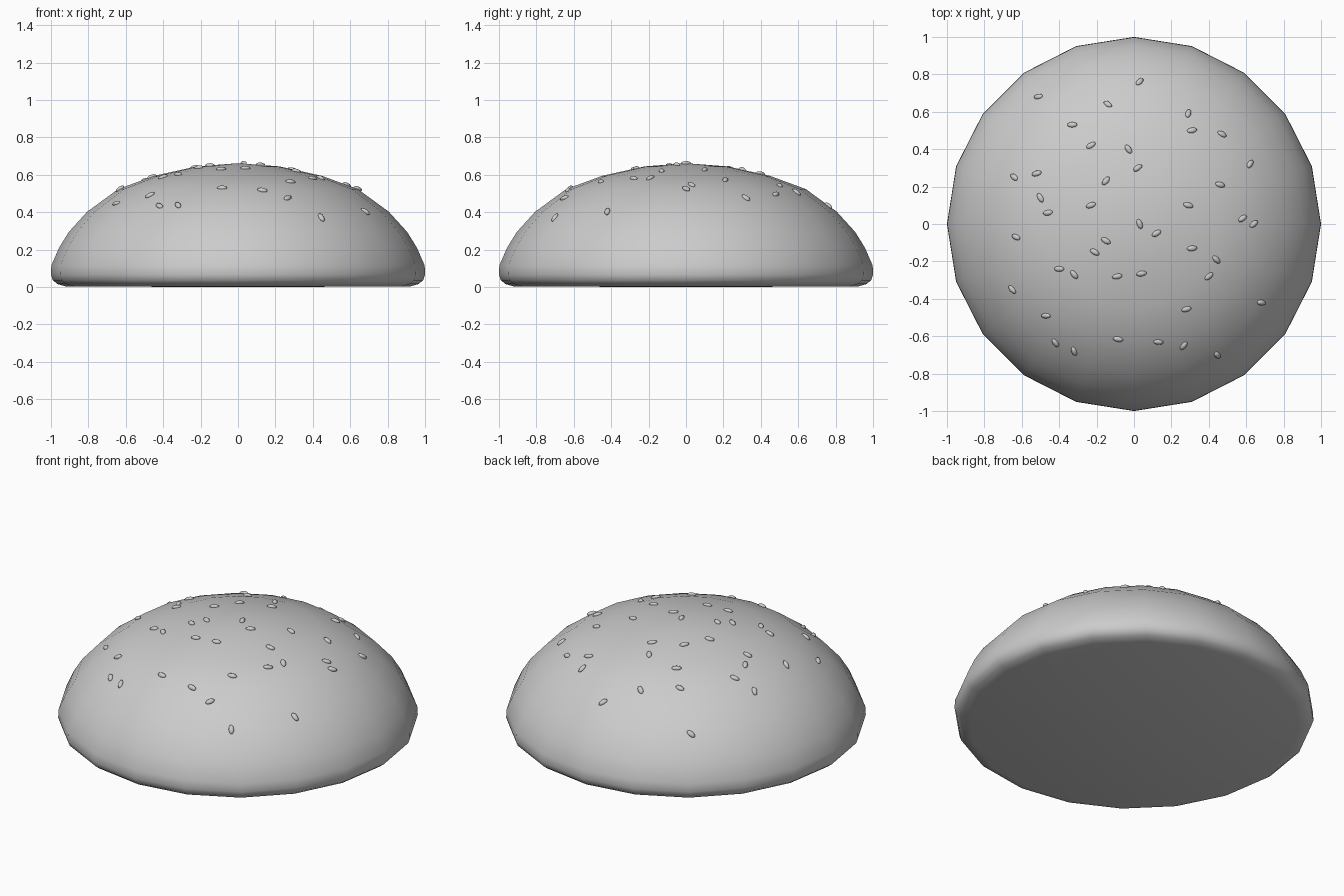
import bpy, bmesh, math
from mathutils import Vector, Matrix
from mathutils.bvhtree import BVHTree

if "Cube" in bpy.data.objects:
    bpy.data.objects.remove(bpy.data.objects["Cube"])

# Bun: half profile (radius, height) turned around z with 20 sides
SIDES = 20
profile = [(0.92, 0.003), (0.965, 0.016), (0.99, 0.036), (1.0, 0.066), (0.998, 0.115),
           (0.957, 0.21), (0.904, 0.295), (0.807, 0.402), (0.64, 0.524),
           (0.45, 0.594), (0.22, 0.645)]

bm = bmesh.new()
rings = []
for r, z in profile:
    rings.append([bm.verts.new((r * math.cos(2 * math.pi * i / SIDES),
                                r * math.sin(2 * math.pi * i / SIDES), z))
                  for i in range(SIDES)])
bottom = bm.verts.new((0, 0, 0))
top = bm.verts.new((0, 0, 0.662))
for i in range(SIDES):
    j = (i + 1) % SIDES
    for a, b in zip(rings, rings[1:]):
        bm.faces.new((a[i], a[j], b[j], b[i]))
    bm.faces.new((bottom, rings[0][j], rings[0][i]))
    bm.faces.new((top, rings[-1][i], rings[-1][j]))
for f in bm.faces:
    f.smooth = True
bm.normal_update()
tree = BVHTree.FromBMesh(bm)
mesh = bpy.data.meshes.new("top_bun")
bm.to_mesh(mesh)
bm.free()
bpy.context.collection.objects.link(bpy.data.objects.new("top_bun", mesh))

# Sesame seeds: x, y, heading in degrees, as seen from above
seeds = [(-.51, .68, 10), (-.14, .64, -35), (.03, .76, 45), (-.33, .53, 0), (.29, .59, 70),
         (.31, .50, 10), (.47, .48, -30), (-.23, .42, 30), (-.03, .40, -55), (.02, .30, 35),
         (-.64, .25, -40), (-.52, .27, 15), (-.15, .23, 50), (-.50, .14, -60), (-.46, .06, 10),
         (-.23, .10, 20), (.62, .32, 55), (.46, .21, -15), (.29, .10, -15), (.03, 0, -70),
         (.58, .03, 35), (.64, 0, 40), (.12, -.05, 30), (-.63, -.07, -25), (-.15, -.09, -30),
         (-.21, -.15, -30), (-.40, -.24, 0), (-.32, -.27, -50), (-.09, -.28, 10),
         (.04, -.265, 10), (.31, -.13, 5), (.44, -.19, -45), (.40, -.28, 40),
         (-.65, -.35, -50), (.68, -.42, -10), (.28, -.455, 15), (-.47, -.49, 0),
         (-.42, -.635, -55), (-.32, -.68, -70), (-.085, -.615, -10), (.13, -.63, -5),
         (.265, -.65, 50), (.445, -.70, -50)]

bm = bmesh.new()
for x, y, deg in seeds:
    hit, n, _, _ = tree.ray_cast(Vector((x, y, 2)), Vector((0, 0, -1)))
    a = math.radians(deg)
    d = Vector((math.cos(a), math.sin(a), 0))
    d.z = -(n.x * d.x + n.y * d.y) / n.z      # heading laid onto the surface
    d.normalize()
    rot = Matrix((d, n.cross(d), n)).transposed().to_4x4()
    bmesh.ops.create_uvsphere(
        bm, u_segments=10, v_segments=6, radius=1,
        matrix=Matrix.Translation(hit + n * 0.002) @ rot @ Matrix.Diagonal((.028, .015, .012, 1)))
for f in bm.faces:
    f.smooth = True
mesh = bpy.data.meshes.new("sesame_seeds")
bm.to_mesh(mesh)
bm.free()
bpy.context.collection.objects.link(bpy.data.objects.new("sesame_seeds", mesh))
